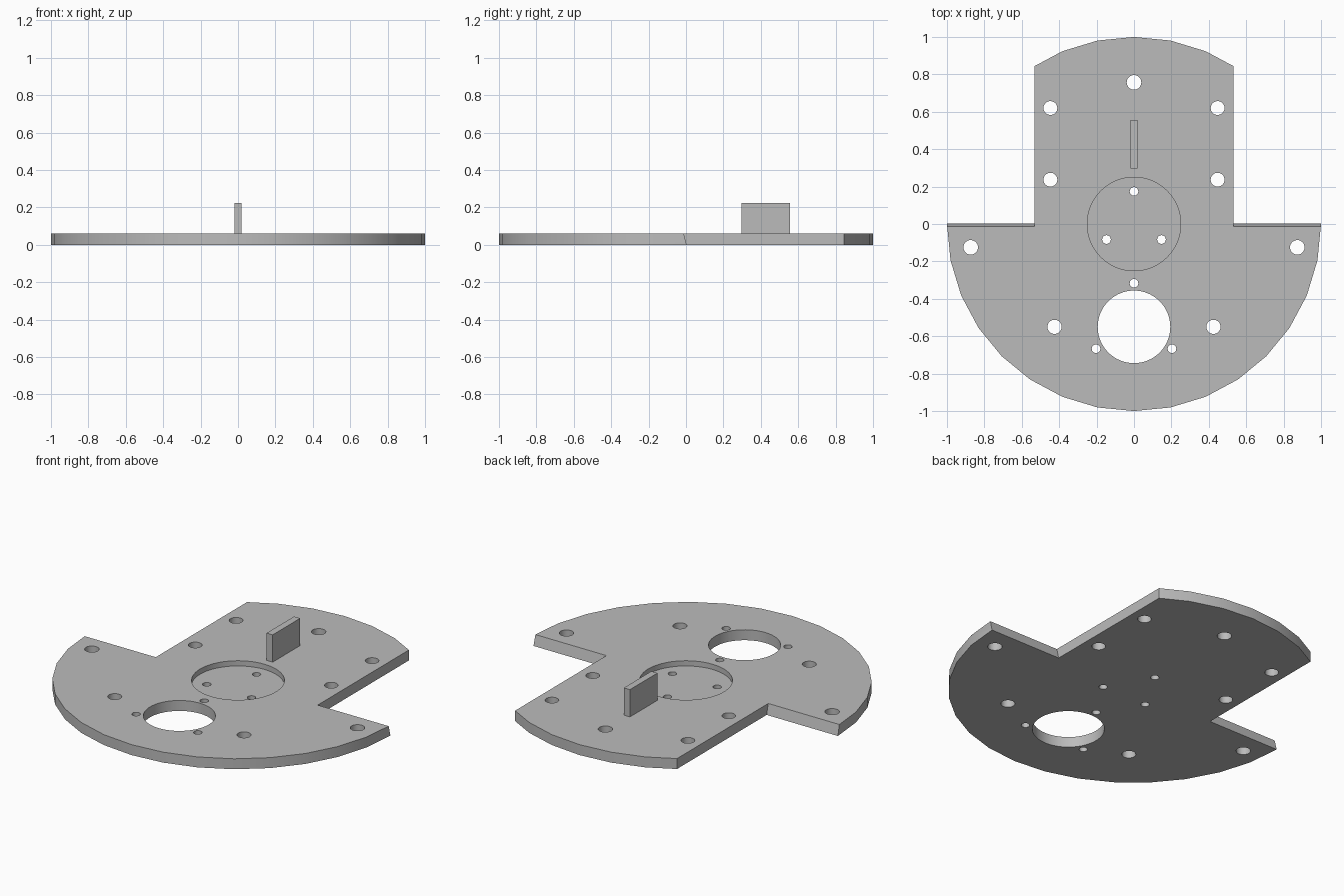
import bpy, bmesh
from mathutils import Matrix, Vector

old = bpy.data.objects.get("Cube")
if old:
    bpy.data.objects.remove(old, do_unlink=True)

THICK = 0.062      # plate thickness
HALF_W = 0.532     # half width of the rear tongue

grey = bpy.data.materials.new("plain grey")
grey.use_nodes = True
grey.diffuse_color = (0.5, 0.5, 0.5, 1)
grey.node_tree.nodes["Principled BSDF"].inputs["Base Color"].default_value = (0.5, 0.5, 0.5, 1)


def to_object(name, bm):
    bmesh.ops.recalc_face_normals(bm, faces=bm.faces)
    mesh = bpy.data.meshes.new(name)
    bm.to_mesh(mesh)
    bm.free()
    mesh.materials.append(grey)
    obj = bpy.data.objects.new(name, mesh)
    bpy.context.collection.objects.link(obj)
    return obj


def add_cylinder(bm, x, y, radius, bottom, top, sides=32):
    # The half-step-free start angle puts a vertex on each axis
    bmesh.ops.create_cone(bm, cap_ends=True, segments=sides, radius1=radius, radius2=radius,
                          depth=top - bottom,
                          matrix=Matrix.Translation((x, y, (bottom + top) / 2)))


def add_prism(bm, profile, x0, x1):
    # Extrude a (y, z) profile along x
    face = bm.faces.new([bm.verts.new((x0, y, z)) for y, z in profile])
    out = bmesh.ops.extrude_face_region(bm, geom=[face])
    verts = [v for v in out["geom"] if isinstance(v, bmesh.types.BMVert)]
    bmesh.ops.translate(bm, verts=verts, vec=Vector((x1 - x0, 0, 0)))


# Round base plate
bm = bmesh.new()
add_cylinder(bm, 0, 0, 1.0, 0, THICK)
plate = to_object("base_plate", bm)

# Rear corner notches with a slightly sloped front wall
bm = bmesh.new()
slope = [(0.028, -0.1), (-0.037, 0.16), (1.2, 0.16), (1.2, -0.1)]
add_prism(bm, slope, HALF_W, 1.2)
add_prism(bm, slope, -1.2, -HALF_W)
notches = to_object("notch_cutter", bm)

# Shallow round recess in the middle
bm = bmesh.new()
add_cylinder(bm, 0, 0, 0.25, 0.031, 0.2, 64)
recess = to_object("recess_cutter", bm)

# Through holes: (x, y, radius), mirrored when off the centre line
holes = [
    (0, -0.55, 0.194),
    (0, 0.757, 0.039), (0.447, 0.62, 0.037), (0.447, 0.237, 0.037),
    (0.873, -0.125, 0.039), (0.425, -0.55, 0.038),
    (0, 0.174, 0.023), (0.147, -0.083, 0.023),
    (0, -0.317, 0.023), (0.203, -0.667, 0.023),
]
bm = bmesh.new()
for x, y, radius in holes:
    for side in ((1, -1) if x else (1,)):
        add_cylinder(bm, side * x, y, radius, -0.1, 0.2, 64 if radius > 0.1 else 32)
drills = to_object("hole_cutter", bm)

# Cut the plate, then bake the result and drop the cutters
cutters = [notches, recess, drills]
for cutter in cutters:
    cutter.hide_render = True
    mod = plate.modifiers.new(cutter.name, "BOOLEAN")
    mod.operation = "DIFFERENCE"
    mod.solver = "EXACT"
    mod.object = cutter
bpy.context.view_layer.update()
baked = bpy.data.meshes.new_from_object(plate.evaluated_get(bpy.context.evaluated_depsgraph_get()))
plate.modifiers.clear()
plate.data = baked
plate.data.materials.clear()
plate.data.materials.append(grey)
for cutter in cutters:
    bpy.data.objects.remove(cutter, do_unlink=True)

# Upright tab behind the recess
bm = bmesh.new()
add_prism(bm, [(0.297, THICK), (0.555, THICK), (0.555, 0.224), (0.297, 0.224)], -0.02, 0.02)
to_object("upright_tab", bm)

# Smooth the bores, keep the faceted rim and sharp edges
bpy.ops.object.select_all(action="DESELECT")
plate.select_set(True)
bpy.context.view_layer.objects.active = plate
bpy.ops.object.shade_smooth_by_angle(angle=0.22)
